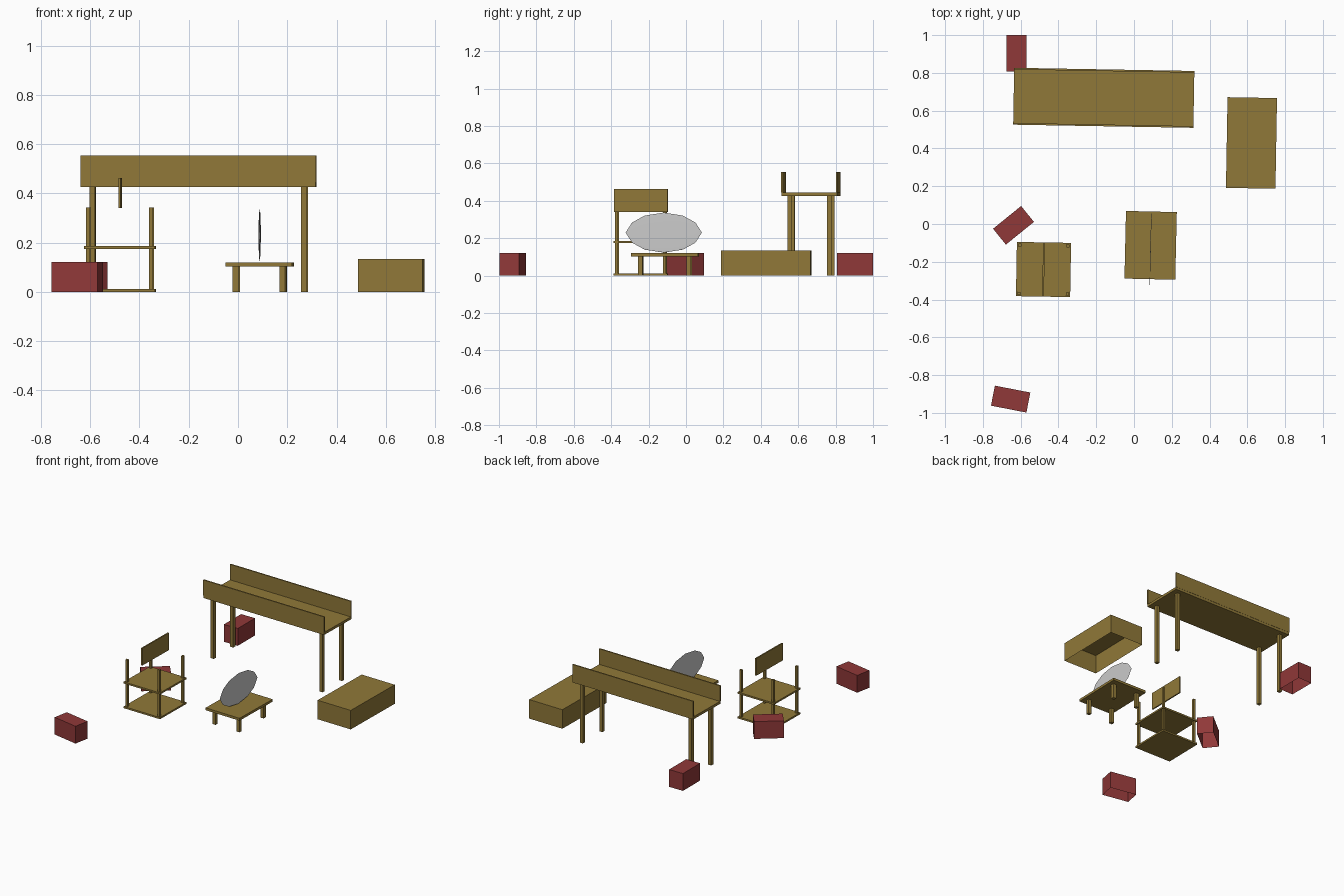
import bpy, bmesh
from math import radians
from mathutils import Matrix, Vector

if "Cube" in bpy.data.objects:
    bpy.data.objects.remove(bpy.data.objects["Cube"])


def material(name, rgb):
    m = bpy.data.materials.new(name)
    m.diffuse_color = (*rgb, 1)
    m.use_nodes = True
    m.node_tree.nodes["Principled BSDF"].inputs["Base Color"].default_value = m.diffuse_color
    return m


WOOD = material("wood", (0.28, 0.19, 0.04))
RED = material("red", (0.28, 0.04, 0.04))


def box(name, frame, centre, size, mat, open_bottom=False):
    """Box given in the local frame (x, y, degrees) of its furniture piece."""
    bm = bmesh.new()
    bmesh.ops.create_cube(bm, size=1)
    if open_bottom:
        bm.normal_update()
        down = [f for f in bm.faces if f.normal.z < -0.5]
        bmesh.ops.delete(bm, geom=down, context='FACES_ONLY')
    bmesh.ops.scale(bm, vec=size, verts=bm.verts)
    bmesh.ops.translate(bm, vec=centre, verts=bm.verts)
    me = bpy.data.meshes.new(name)
    bm.to_mesh(me)
    bm.free()
    me.materials.append(mat)
    ob = bpy.data.objects.new(name, me)
    x, y, deg = frame
    ob.matrix_world = (Matrix.Translation(Vector((x, y, 0)))
                       @ Matrix.Rotation(radians(deg), 4, 'Z'))
    bpy.context.collection.objects.link(ob)
    return ob


def legs(name, frame, dx, dy, thick, height, z0=0):
    for sx in (-1, 1):
        for sy in (-1, 1):
            box(name, frame, (sx * dx, sy * dy, (z0 + height) / 2),
                (thick, thick, height - z0), WOOD)


# raised trough on four tall legs
trough = (-0.16, 0.668, -1)
box("trough_floor", trough, (0, 0, 0.435), (0.954, 0.298, 0.018), WOOD)
for s in (-1, 1):
    box("trough_side", trough, (0, s * 0.146, 0.499), (0.954, 0.009, 0.11), WOOD)
legs("trough_leg", trough, 0.43, 0.106, 0.024, 0.428)

# shelf with corner posts and a thin upright board
shelf = (-0.479, -0.241, -1)
box("shelf_base", shelf, (0, 0, 0.006), (0.287, 0.287, 0.012), WOOD)
box("shelf_seat", shelf, (0, 0, 0.18), (0.287, 0.287, 0.012), WOOD)
legs("shelf_post", shelf, 0.128, 0.128, 0.016, 0.342)
box("upright_board", shelf, (0, 0, 0.402), (0.009, 0.287, 0.122), WOOD)

# low table
table = (0.088, -0.113, -1.3)
box("table_top", table, (0, 0, 0.112), (0.269, 0.358, 0.017), WOOD)
legs("table_leg", table, 0.095, 0.13, 0.024, 0.104)

# flattened oval standing on the table
bpy.ops.mesh.primitive_ico_sphere_add(
    subdivisions=2, radius=1, location=(0.088, -0.119, 0.23),
    rotation=(0, 0, radians(-1.3)))
oval = bpy.context.object
oval.name = "oval_plate"
oval.scale = (0.0015, 0.204, 0.107)
bpy.ops.object.shade_smooth()

# hollow crate, open underneath
box("crate", (0.622, 0.429, -1), (0, 0, 0.067), (0.262, 0.48, 0.134), WOOD, True)

# red bricks, open underneath
for frame in ((-0.622, 0.904, 90), (-0.638, -0.007, 39), (-0.653, -0.927, -11)):
    box("red_brick", frame, (0, 0, 0.061), (0.191, 0.108, 0.122), RED, True)
